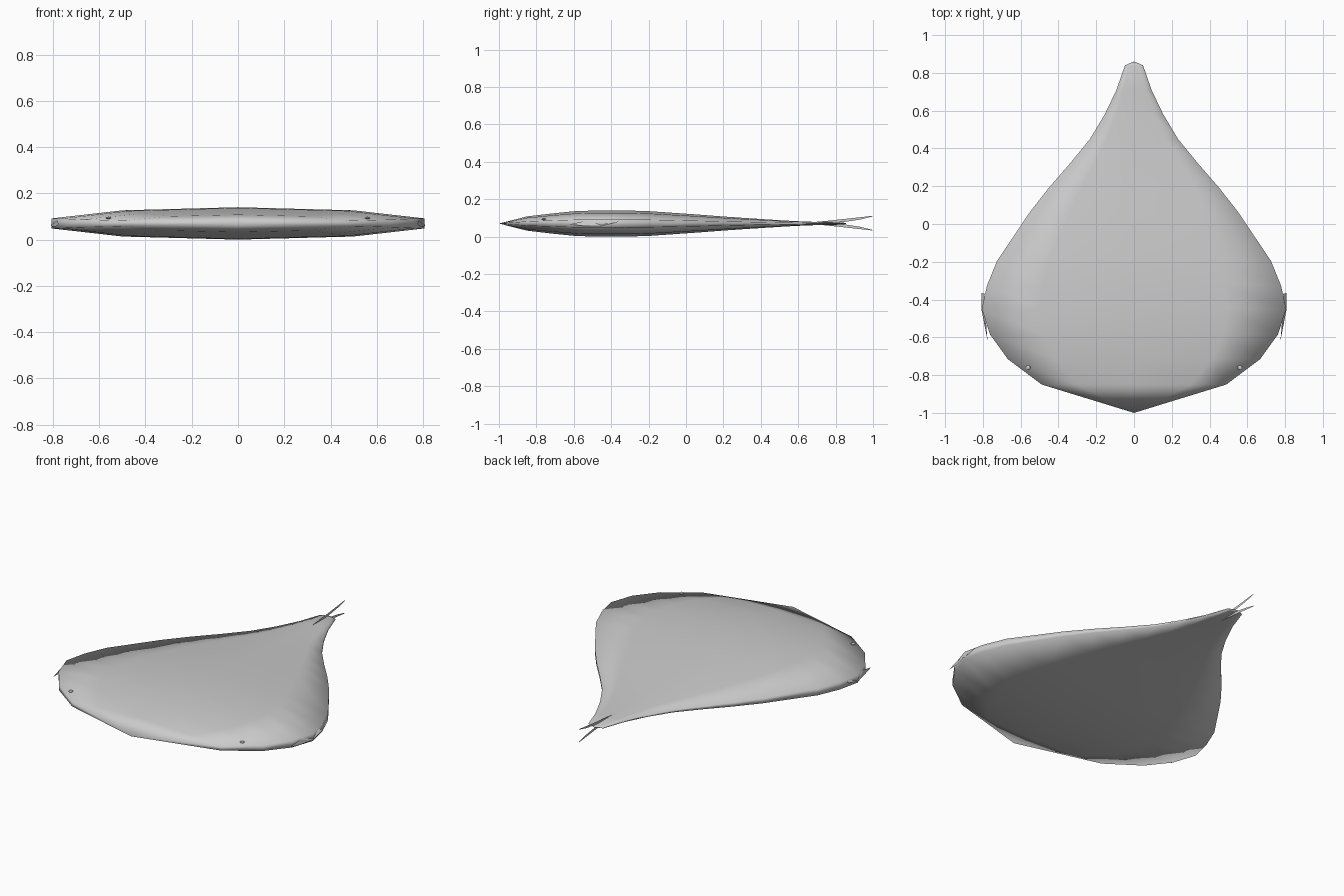
import bpy, math

if "Cube" in bpy.data.objects:
    bpy.data.objects.remove(bpy.data.objects["Cube"])

ZC = 0.07


def make(name, verts, faces, smooth=True):
    me = bpy.data.meshes.new(name)
    me.from_pydata(verts, [], faces)
    me.update()
    ob = bpy.data.objects.new(name, me)
    bpy.context.collection.objects.link(ob)
    for p in me.polygons:
        p.use_smooth = smooth
    return ob


# Body: ten-sided flattened rings lofted from nose to tail (y, half width, half height)
N = 10
rings = [(-0.85, 0.488, 0.038), (-0.715, 0.668, 0.054), (-0.585, 0.762, 0.067),
         (-0.45, 0.806, 0.07), (-0.325, 0.778, 0.07), (-0.195, 0.725, 0.066),
         (0.065, 0.55, 0.048), (0.195, 0.448, 0.038), (0.325, 0.335, 0.029),
         (0.45, 0.233, 0.021), (0.58, 0.155, 0.013), (0.71, 0.093, 0.008),
         (0.84, 0.048, 0.006)]
verts, faces = [], []
for y, w, h in rings:
    for i in range(N):
        a = math.radians(18 + 36 * i)
        verts.append((w / math.cos(math.radians(18)) * math.cos(a), y, ZC + h * math.sin(a)))
for r in range(len(rings) - 1):
    for i in range(N):
        j = (i + 1) % N
        faces.append((r * N + i, r * N + j, (r + 1) * N + j, (r + 1) * N + i))
nose, tip = len(verts), len(verts) + 1
verts += [(0, -1.0, ZC), (0, 0.86, ZC)]
last = (len(rings) - 1) * N
for i in range(N):
    j = (i + 1) % N
    faces.append((nose, j, i))
    faces.append((tip, last + i, last + j))
make("body", verts, faces)

# Tail fin: two thin upright lobes forking up and down
for s, label in ((1, "upper"), (-1, "lower")):
    prof = [(0.62, 0.0), (0.75, 0.012), (0.88, 0.026), (0.995, 0.039),
            (0.998, 0.036), (0.93, 0.019), (0.85, 0.007), (0.75, 0.0)]
    make(label + "_tail_lobe", [(0, y, ZC + 0.002 + s * z) for y, z in prof],
         [tuple(range(len(prof)))], False)

# Side fins and eyes on both sides
for s, label in ((1, "right"), (-1, "left")):
    fin = [(0.790, -0.37, 0.088), (0.806, -0.365, 0.078), (0.808, -0.45, 0.058),
           (0.788, -0.54, 0.056), (0.775, -0.62, 0.066), (0.782, -0.54, 0.084)]
    make(label + "_side_fin", [(s * x, y, z) for x, y, z in fin],
         [(0, 1, 2, 5), (2, 3, 4, 5)], False)
    bpy.ops.mesh.primitive_uv_sphere_add(segments=10, ring_count=6, radius=1,
                                         location=(s * 0.56, -0.76, 0.094))
    eye = bpy.context.object
    eye.name = label + "_eye"
    eye.scale = (0.012, 0.012, 0.005)
    bpy.ops.object.shade_smooth()
